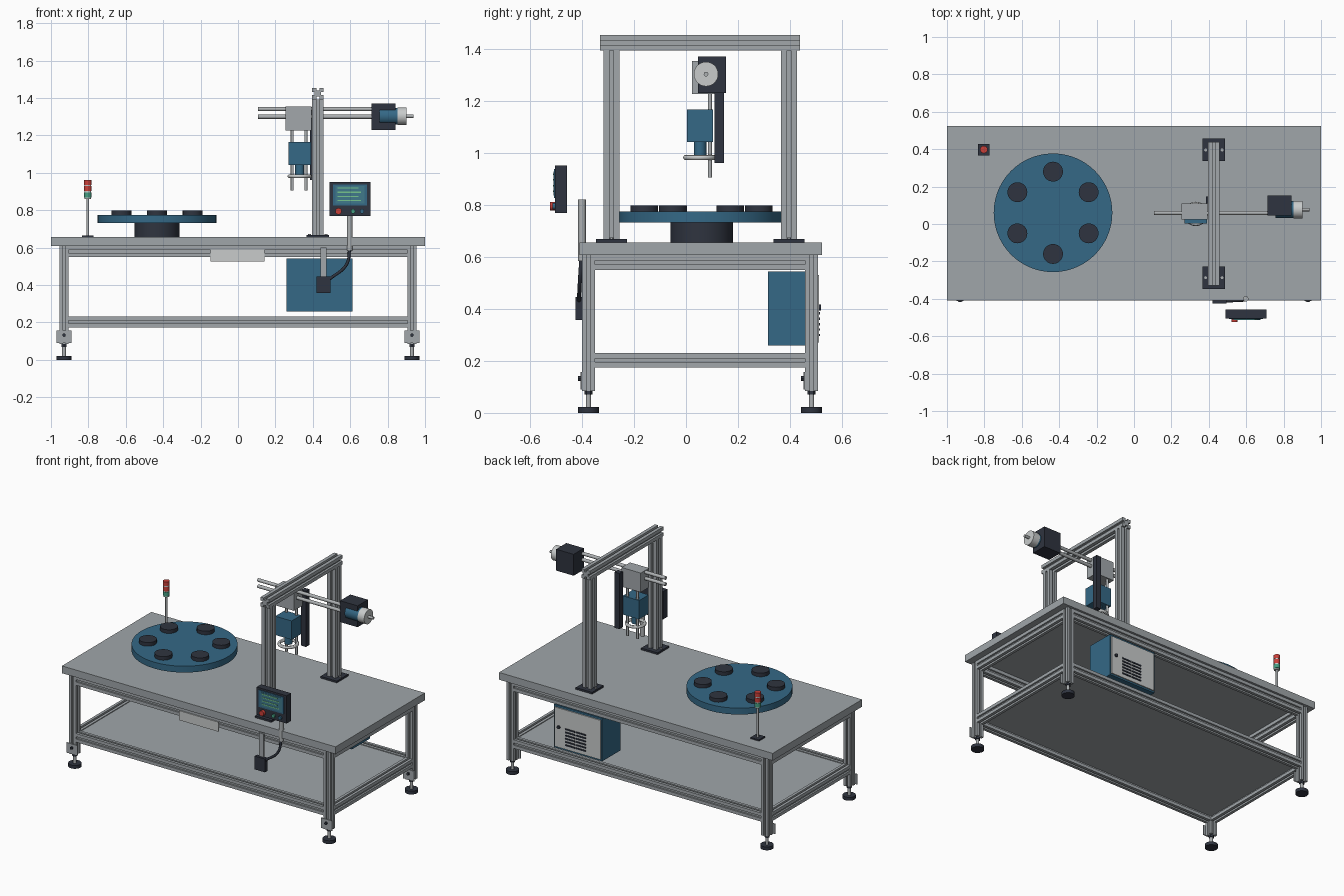
import bpy
import bmesh
import math
from mathutils import Matrix, Vector

cube = bpy.data.objects.get("Cube")
if cube:
    bpy.data.objects.remove(cube, do_unlink=True)


def material(name, r, g, b):
    m = bpy.data.materials.new(name)
    m.use_nodes = True
    m.diffuse_color = (r, g, b, 1)
    m.node_tree.nodes["Principled BSDF"].inputs["Base Color"].default_value = (r, g, b, 1)
    return m


ALU = material("aluminium grey", .36, .39, .41)
TOP = material("table grey", .35, .38, .40)
STEEL = material("steel grey", .42, .44, .45)
PALE = material("pale grey", .58, .60, .60)
DARK = material("charcoal", .028, .034, .05)
BLUE = material("machine blue", .035, .14, .24)
TEAL = material("screen teal", .05, .19, .26)
RED = material("signal red", .60, .05, .04)
GREEN = material("signal green", .06, .34, .22)
LINE = material("display green", .18, .55, .27)

made = []


def finish(name, bm, mat):
    bmesh.ops.recalc_face_normals(bm, faces=bm.faces)
    mesh = bpy.data.meshes.new(name)
    bm.to_mesh(mesh)
    bm.free()
    mesh.materials.append(mat)
    ob = bpy.data.objects.new(name, mesh)
    bpy.context.collection.objects.link(ob)
    made.append(ob)
    return ob


def box(name, mat, x, y, z):
    """Box from three (low, high) ranges."""
    bm = bmesh.new()
    bmesh.ops.create_cube(bm, size=1)
    for v in bm.verts:
        v.co = Vector((r[0] if c < 0 else r[1]) for c, r in zip(v.co, (x, y, z)))
    return finish(name, bm, mat)


TURN = {"x": Matrix.Rotation(math.pi / 2, 4, "Y"),
        "y": Matrix.Rotation(-math.pi / 2, 4, "X"),
        "z": Matrix.Identity(4)}


def rod(name, mat, start, length, radius, axis="z", sides=32):
    """Cylinder growing from start along an axis."""
    bm = bmesh.new()
    place = Matrix.Translation(start) @ TURN[axis] @ Matrix.Translation((0, 0, length / 2))
    bmesh.ops.create_cone(bm, cap_ends=True, segments=sides, radius1=radius,
                          radius2=radius, depth=length, matrix=place)
    return finish(name, bm, mat)


def slotted(name, x, y, z, axis):
    """Aluminium extrusion with one slot on each long side."""
    quarter = [(-.5, -.5), (-.13, -.5), (-.13, -.27), (.13, -.27), (.13, -.5)]
    outline = []
    for k in range(4):
        for a, b in quarter:
            for _ in range(k):
                a, b = -b, a
            outline.append((a, b))
    along = "xyz".index(axis)
    bm = bmesh.new()
    verts = []
    for a, b in outline:
        co = [a, b]
        co.insert(along, -.5)
        verts.append(bm.verts.new(co))
    face = bm.faces.new(verts)
    ext = bmesh.ops.extrude_face_region(bm, geom=[face])
    step = Vector((0, 0, 0))
    step[along] = 1
    bmesh.ops.translate(bm, vec=step, verts=[v for v in ext["geom"] if isinstance(v, bmesh.types.BMVert)])
    for v in bm.verts:
        v.co = Vector((r[0] + r[1]) / 2 + c * (r[1] - r[0]) for c, r in zip(v.co, (x, y, z)))
    return finish(name, bm, ALU)


def around(c, half):
    return (c - half, c + half)


# Table frame: legs, feet, brackets and rails
LEG_X, LEG_Y = .93, (-.375, .483)
for sx, side in ((-1, "right"), (1, "left")):
    for y, end in zip(LEG_Y, ("front", "back")):
        tag = f"{end}_{side}"
        x = sx * LEG_X
        slotted(f"leg_{tag}", around(x, .025), around(y, .025), (.085, .608), "z")
        rod(f"foot_pad_{tag}", DARK, (x, y, 0), .022, .04)
        rod(f"foot_stem_{tag}", STEEL, (x, y, .022), .065, .01)
        rod(f"foot_nut_{tag}", DARK, (x, y, .07), .015, .016, sides=6)
        box(f"foot_bracket_{tag}", ALU, around(x, .04), (y - .031, y - .025), (.09, .157))
        rod(f"bracket_bolt_{tag}", DARK, (x, y - .041, .132), .011, .009, "y", 12)
    for level, z in (("upper", (.55, .608)), ("lower", (.174, .231))):
        slotted(f"{level}_end_rail_{side}", around(sx * LEG_X, .025), (-.35, .458), z, "y")
for y, end in zip(LEG_Y, ("front", "back")):
    for level, z in (("upper", (.55, .608)), ("lower", (.174, .231))):
        slotted(f"{level}_long_rail_{end}", (-.905, .905), around(y, .025), z, "x")

box("table_top", TOP, (-1, 1), (-.41, .523), (.608, .656))
box("lower_shelf", TOP, (-.91, .91), (-.355, .463), (.208, .226))
box("front_plate", PALE, (-.147, .142), (-.407, -.4), (.525, .588))

# Rotary table with six fixtures
TX, TY = -.433, .06
rod("turntable_base", DARK, (TX, TY, .656), .077, .12, sides=64)
rod("turntable_disc", BLUE, (TX, TY, .732), .042, .317, sides=96)
for k in range(6):
    a = math.radians(30 + 60 * k)
    rod(f"fixture_{k + 1}", DARK, (TX + .22 * math.cos(a), TY + .22 * math.sin(a), .774), .024, .053, sides=40)

# Signal tower
box("tower_base", DARK, around(-.803, .031), around(.398, .031), (.656, .665))
rod("tower_pole", STEEL, (-.803, .398, .665), .21, .007, sides=16)
for label, mat, z in (("green", GREEN, .868), ("middle_red", RED, .902), ("top_red", RED, .936)):
    rod(f"tower_{label}_lamp", mat, (-.803, .398, z), .027, .02)
    rod(f"tower_{label}_spacer", PALE, (-.803, .398, z - .007), .007, .018)

# Gantry
GX = .427
for y, end in ((-.287, "front"), (.396, "back")):
    box(f"gantry_base_{end}", DARK, around(GX, .06), around(y, .06), (.656, .668))
    slotted(f"gantry_post_{end}", around(GX, .031), around(y, .031), (.668, 1.393), "z")
    for sx in (-1, 1):
        rod(f"base_bolt_{end}_{'right' if sx < 0 else 'left'}", STEEL,
            (GX + sx * .044, y, .668), .006, .008, sides=12)
slotted("gantry_beam", around(GX, .031), (-.33, .438), (1.393, 1.454), "y")

# Horizontal axis with carriage and motor
for z, label in ((1.341, "upper"), (1.3, "lower")):
    rod(f"guide_rod_{label}", STEEL, (.106, .059, z), .62, .011, "x", 20)
box("carriage", ALU, (.254, .393), (.023, .11), (1.227, 1.354))
box("motor_housing", DARK, (.714, .842), (.046, .153), (1.23, 1.371))
rod("motor_body", BLUE, (.757, .077, 1.303), .096, .045, "x", 40)
rod("motor_cap", PALE, (.853, .077, 1.303), .048, .047, "x", 40)
rod("motor_shaft", STEEL, (.9, .077, 1.303), .037, .009, "x", 16)

# Vertical axis with gripper
box("vertical_track", DARK, (.385, .42), (.11, .146), (.962, 1.33))
box("gripper_block", BLUE, (.27, .389), (.004, .104), (1.042, 1.166))
rod("gripper_neck", BLUE, (.33, .054, .985), .058, .024)
for x, side in ((.29, "right"), (.363, "left")):
    rod(f"lift_rod_{side}", STEEL, (x, .092, .905), .323, .008, sides=16)
bpy.ops.mesh.primitive_torus_add(location=(.33, .054, .982), major_radius=.055, minor_radius=.01,
                                 major_segments=48, minor_segments=12)
ring = bpy.context.object
ring.name = "gripper_ring"
ring.data.materials.append(PALE)
made.append(ring)

# Operator panel
box("panel_case", DARK, (.489, .709), (-.504, -.458), (.768, .951))
box("panel_screen_frame", BLUE, (.507, .69), (-.508, -.504), (.826, .938))
box("panel_screen", TEAL, (.52, .677), (-.51, -.508), (.836, .929))
for k in range(4):
    z = .849 + .022 * k
    box(f"display_line_{k + 1}", LINE, (.533, .657 - .012 * (k % 2)), (-.512, -.51), (z, z + .006))
for label, mat, x, r, d in (("red", RED, .537, .017, .019), ("green", GREEN, .615, .012, .01),
                            ("blue", BLUE, .663, .012, .01)):
    rod(f"{label}_button", mat, (x, -.504 - d, .795), d, r, "y", 24)
rod("panel_pole", STEEL, (.597, -.4, .585), .235, .015, sides=24)

# Junction box, hanger and cable
box("junction_box", DARK, (.42, .495), (-.425, -.4), (.358, .446))
box("junction_hanger", ALU, (.44, .473), (-.41, -.4), (.44, .6))
curve = bpy.data.curves.new("cable", "CURVE")
curve.dimensions = "3D"
curve.bevel_depth = .008
curve.bevel_resolution = 3
spline = curve.splines.new("BEZIER")
path = [(.598, -.402, .6), (.58, -.408, .51), (.49, -.412, .432)]
spline.bezier_points.add(len(path) - 1)
for point, co in zip(spline.bezier_points, path):
    point.co = co
    point.handle_left_type = point.handle_right_type = "AUTO"
curve.materials.append(DARK)
bpy.context.collection.objects.link(bpy.data.objects.new("cable", curve))

# Control cabinet with louvred door
box("cabinet", BLUE, (.26, .613), (.315, .504), (.259, .543))
box("cabinet_door", PALE, (.268, .605), (.504, .511), (.27, .53))
for k in range(6):
    z = .295 + .021 * k
    for x in (.41, .487):
        box(f"door_vent_{k + 1}", DARK, around(x, .035), (.511, .516), (z, z + .009))
rod("door_lock", DARK, (.572, .511, .405), .008, .011, "y", 20)

# Smooth round parts, keep edges crisp
bpy.ops.object.select_all(action="DESELECT")
for ob in made:
    ob.select_set(True)
bpy.context.view_layer.objects.active = made[0]
bpy.ops.object.shade_smooth_by_angle(angle=math.radians(30))
